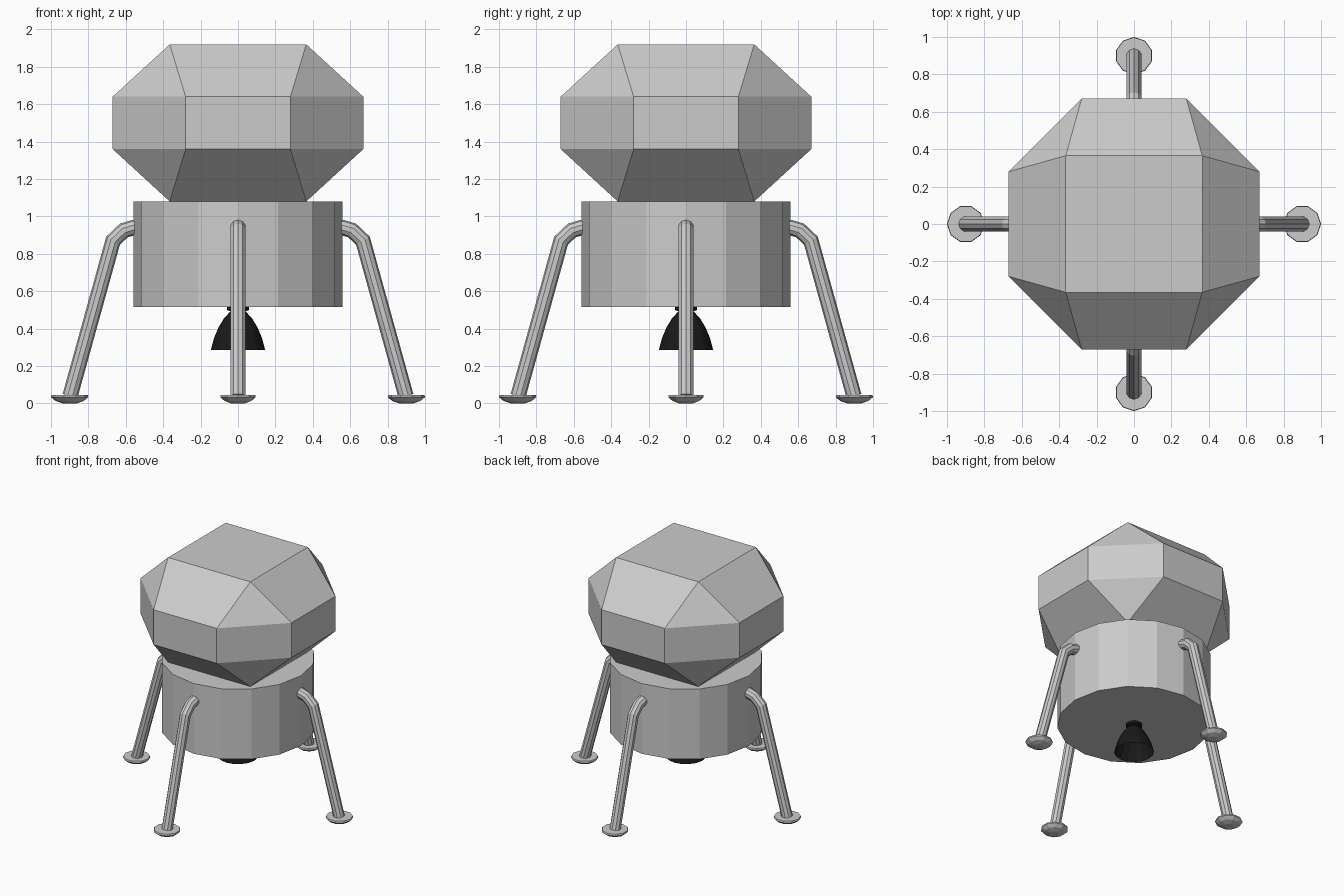
import bpy, bmesh
from math import cos, sin, pi
from mathutils import Vector, Matrix

if "Cube" in bpy.data.objects:
    bpy.data.objects.remove(bpy.data.objects["Cube"])


def finish(bm, name, matrix=Matrix()):
    bmesh.ops.recalc_face_normals(bm, faces=bm.faces)
    bm.transform(matrix)
    mesh = bpy.data.meshes.new(name)
    bm.to_mesh(mesh)
    bm.free()
    obj = bpy.data.objects.new(name, mesh)
    bpy.context.collection.objects.link(obj)
    return obj


def skin(bm, rings, cap_start=True, cap_end=True):
    """Join successive rings of points with quads."""
    loops = [[bm.verts.new(p) for p in ring] for ring in rings]
    n = len(loops[0])
    for a, b in zip(loops, loops[1:]):
        for i in range(n):
            j = (i + 1) % n
            bm.faces.new((a[i], a[j], b[j], b[i]))
    if cap_start:
        bm.faces.new(loops[0])
    if cap_end:
        bm.faces.new(loops[-1])


def lathe(profile, sides):
    """Rings around z from (radius, height) pairs."""
    return [[(r * cos(2 * pi * i / sides), r * sin(2 * pi * i / sides), z)
             for i in range(sides)] for r, z in profile]


def tube(path, radius, sides):
    """Mitred rings along a path in the xz plane."""
    pts = [Vector((x, 0, z)) for x, z in path]
    rings = []
    for k, p in enumerate(pts):
        d0 = (p - pts[k - 1]).normalized() if k else None
        d1 = (pts[k + 1] - p).normalized() if k < len(pts) - 1 else None
        d0, d1 = d0 or d1, d1 or d0
        t = (d0 + d1).normalized()
        side = Vector((0, 1, 0))
        up = t.cross(side) / t.dot(d0)
        rings.append([p + radius * (up * cos(2 * pi * i / sides) + side * sin(2 * pi * i / sides))
                      for i in range(sides)])
    return rings


# faceted upper cabin: square ends, octagonal waist
bm = bmesh.new()
for sx in (-1, 1):
    for sy in (-1, 1):
        for z in (1.08, 1.92):
            bm.verts.new((0.365 * sx, 0.365 * sy, z))
        for z in (1.36, 1.64):
            bm.verts.new((0.67 * sx, 0.28 * sy, z))
            bm.verts.new((0.28 * sx, 0.67 * sy, z))
bmesh.ops.convex_hull(bm, input=bm.verts)
bmesh.ops.dissolve_limit(bm, angle_limit=0.02, verts=bm.verts, edges=bm.edges)
finish(bm, "upper_cabin")

# lower stage drum
bm = bmesh.new()
skin(bm, lathe([(0.56, 0.517), (0.56, 1.08)], 16))
finish(bm, "lower_stage")

# black engine bell, open at the bottom
bm = bmesh.new()
bell = [(0.06, 0.53), (0.06, 0.5), (0.04, 0.493), (0.075, 0.455),
        (0.105, 0.405), (0.128, 0.35), (0.145, 0.287)]
skin(bm, lathe(bell, 16), cap_end=False)
engine = finish(bm, "engine_bell")
black = bpy.data.materials.new("black")
black.diffuse_color = (0.01, 0.01, 0.01, 1)
black.use_nodes = True
black.node_tree.nodes["Principled BSDF"].inputs["Base Color"].default_value = black.diffuse_color
engine.data.materials.append(black)

# four bent legs with dished foot pads
leg_path = [(0.5, 0.945), (0.56, 0.94), (0.61, 0.925), (0.668, 0.87), (0.898, 0.04)]
pad = [(0.035, 0), (0.075, 0.013), (0.1, 0.034), (0.097, 0.046)]
for k, side in enumerate(("right", "back", "left", "front")):
    turn = Matrix.Rotation(k * pi / 2, 4, 'Z')
    bm = bmesh.new()
    skin(bm, tube(leg_path, 0.041, 10))
    finish(bm, side + "_leg", turn)
    bm = bmesh.new()
    skin(bm, lathe(pad, 10))
    finish(bm, side + "_foot_pad", turn @ Matrix.Translation((0.9, 0, 0)))
